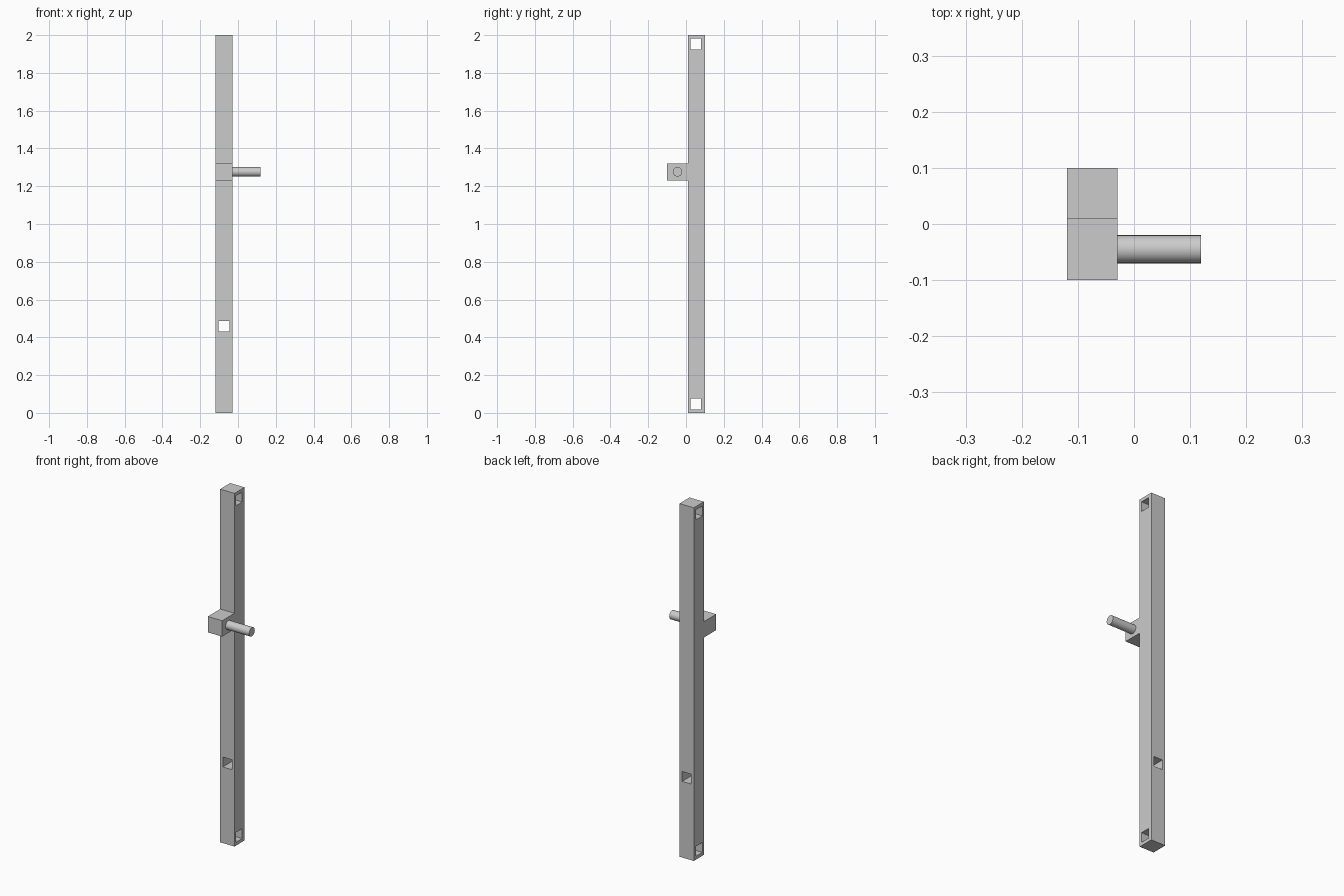
import bpy
import math

if "Cube" in bpy.data.objects:
    bpy.data.objects.remove(bpy.data.objects["Cube"], do_unlink=True)

grey = bpy.data.materials.new("plain grey")
grey.use_nodes = True
COLOUR = (0.6, 0.6, 0.6, 1)
grey.diffuse_color = COLOUR
grey.node_tree.nodes["Principled BSDF"].inputs["Base Color"].default_value = COLOUR


def box(name, centre, size):
    bpy.ops.mesh.primitive_cube_add(size=1, location=centre)
    obj = bpy.context.object
    obj.name = name
    obj.scale = size
    bpy.ops.object.transform_apply(location=False, rotation=False, scale=True)
    obj.data.materials.append(grey)
    return obj


WIDTH = 0.09
HOLE = 0.056
BAR_X, BAR_Y = -0.074, 0.055

# Upright bar
bar = box("upright_bar", (BAR_X, BAR_Y, 1), (WIDTH, WIDTH, 2))

# Square through holes: two sideways at the ends, one front to back
holes = [
    ("bottom_hole_cutter", 0.047, (0.3, HOLE, HOLE)),
    ("top_hole_cutter", 1.953, (0.3, HOLE, HOLE)),
    ("front_hole_cutter", 0.459, (HOLE, 0.3, HOLE)),
]
for name, z, size in holes:
    cutter = box(name, (BAR_X, BAR_Y - 0.004, z), size)
    cut = bar.modifiers.new(name, "BOOLEAN")
    cut.operation = "DIFFERENCE"
    cut.solver = "EXACT"
    cut.object = cutter
    cutter.hide_render = True
    cutter.hide_set(True)

# Block on the front of the bar
box("handle_block", (BAR_X, -0.045, 1.276), (WIDTH, 0.11, WIDTH))

# Round peg pointing to the left
bpy.ops.mesh.primitive_cylinder_add(
    vertices=32, radius=0.025, depth=0.148,
    location=(0.045, -0.045, 1.276), rotation=(0, math.pi / 2, 0))
peg = bpy.context.object
peg.name = "handle_peg"
peg.data.materials.append(grey)
bpy.ops.object.shade_smooth_by_angle(angle=math.radians(30))
